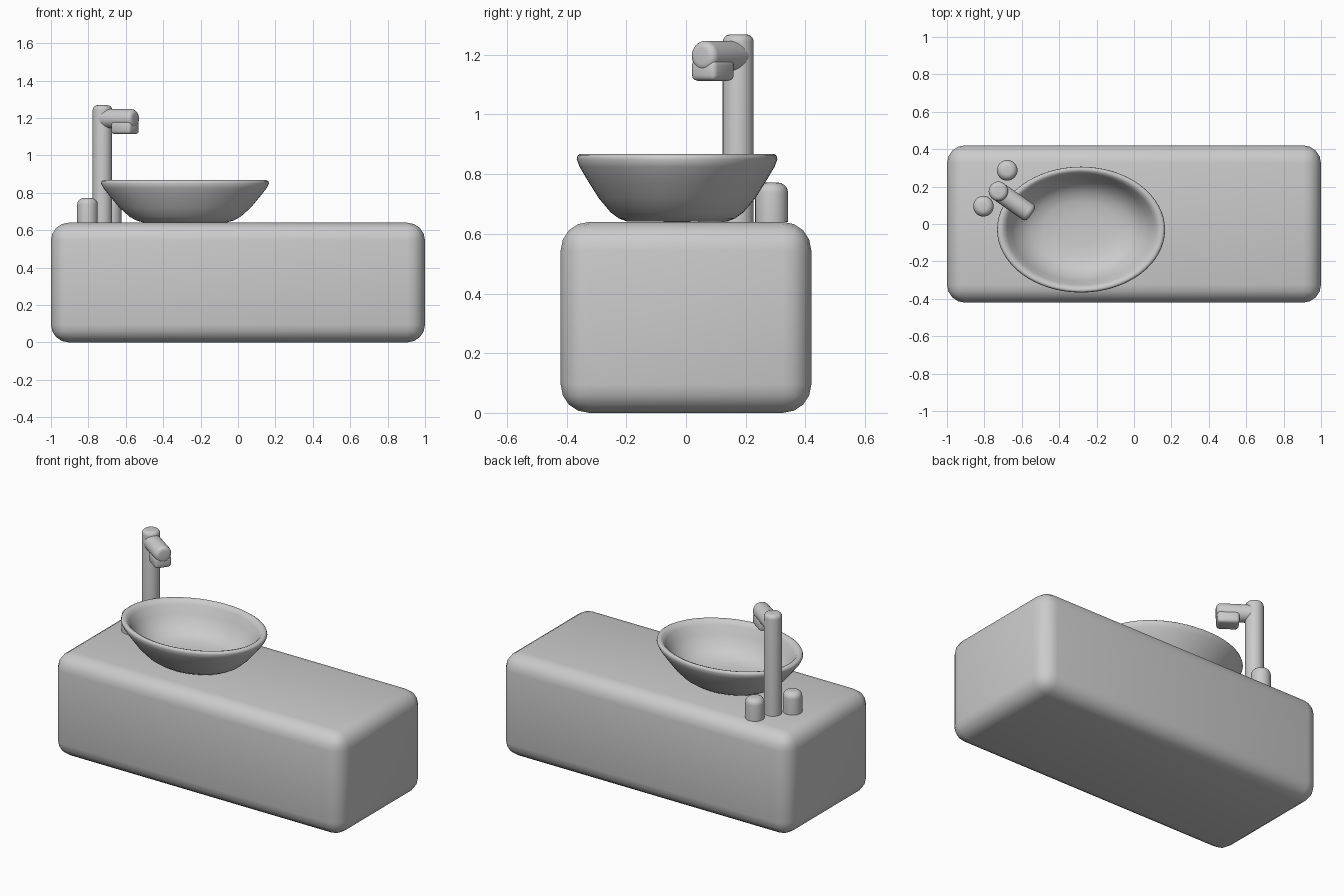
import bpy, bmesh, math
from mathutils import Matrix, Vector

cube = bpy.data.objects.get("Cube")
if cube:
    bpy.data.objects.remove(cube, do_unlink=True)

grey = bpy.data.materials.new("plain_grey")
grey.use_nodes = True
colour = (0.6, 0.6, 0.6, 1)
grey.diffuse_color = colour
grey.node_tree.nodes["Principled BSDF"].inputs["Base Color"].default_value = colour


def finish(name, bm, matrix, angle=60):
    """Turn a bmesh into a smooth shaded object."""
    bmesh.ops.recalc_face_normals(bm, faces=bm.faces)
    mesh = bpy.data.meshes.new(name)
    bm.to_mesh(mesh)
    bm.free()
    mesh.materials.append(grey)
    obj = bpy.data.objects.new(name, mesh)
    obj.matrix_world = matrix
    bpy.context.collection.objects.link(obj)
    bpy.ops.object.select_all(action='DESELECT')
    obj.select_set(True)
    bpy.context.view_layer.objects.active = obj
    bpy.ops.object.shade_smooth_by_angle(angle=math.radians(angle))
    return obj


def rounded_box(name, size, matrix, radius, segments):
    bm = bmesh.new()
    bmesh.ops.create_cube(bm, size=1)
    bmesh.ops.scale(bm, vec=size, verts=bm.verts)
    bmesh.ops.bevel(bm, geom=bm.edges[:], offset=radius, segments=segments,
                    profile=0.5, affect='EDGES')
    return finish(name, bm, matrix)


def lathe(name, profile, matrix, scale=(1, 1, 1), steps=32):
    """Spin a (radius, height) profile round z; radius 0 closes an end."""
    bm = bmesh.new()
    verts = [bm.verts.new((r, 0, z)) for r, z in profile]
    edges = [bm.edges.new(pair) for pair in zip(verts, verts[1:])]
    bmesh.ops.spin(bm, geom=verts + edges, cent=(0, 0, 0), axis=(0, 0, 1),
                   angle=math.tau, steps=steps, use_duplicate=False)
    bmesh.ops.remove_doubles(bm, verts=bm.verts, dist=0.0005)
    bmesh.ops.scale(bm, vec=scale, verts=bm.verts)
    return finish(name, bm, matrix)


def rod(name, radius, length, matrix, rounding):
    """Cylinder with a rounded far end."""
    arc = [math.radians(a) for a in range(0, 91, 18)]
    profile = [(0, 0), (radius, 0)]
    profile += [(radius - rounding + rounding * math.cos(a),
                 length - rounding + rounding * math.sin(a)) for a in arc]
    return lathe(name, profile + [(0, length)], matrix)


top = 0.64

# Cabinet
rounded_box("cabinet", (2, 0.84, top), Matrix.Translation((0, 0, top / 2)), 0.095, 4)

# Oval basin: outer wall, rolled rim, inner hollow
basin_profile = [
    (0, 0), (0.50, 0.002), (0.58, 0.012), (0.66, 0.032), (0.78, 0.08), (0.90, 0.145),
    (0.97, 0.185), (0.998, 0.21), (0.99, 0.222), (0.965, 0.228), (0.92, 0.222),
    (0.88, 0.20), (0.82, 0.15), (0.73, 0.095), (0.60, 0.055), (0.45, 0.037),
    (0.25, 0.03), (0, 0.028)]
lathe("basin", basin_profile, Matrix.Translation((-0.283, -0.03, top)),
      (0.45, 0.337, 1), 64)

# Tap column and the two handles beside it
column = Vector((-0.725, 0.175, top))
rod("tap_column", 0.052, 0.628, Matrix.Translation(column), 0.025)
for side, spot in (("left", (-0.678, 0.287, top)), ("right", (-0.805, 0.095, top))):
    rod(side + "_handle", 0.055, 0.132, Matrix.Translation(spot), 0.035)

# Spout points from the column towards the basin
turn = Matrix.Rotation(math.radians(-35), 4, 'Z')
spout = Matrix.Translation((column.x, column.y, 1.196)) @ turn
rod("spout", 0.051, 0.215, spout @ Matrix.Rotation(math.pi / 2, 4, 'Y'), 0.025)

# Nozzle below the spout
rounded_box("nozzle", (0.125, 0.1, 0.07),
            spout @ Matrix.Translation((0.148, 0, -0.048)), 0.018, 3)
